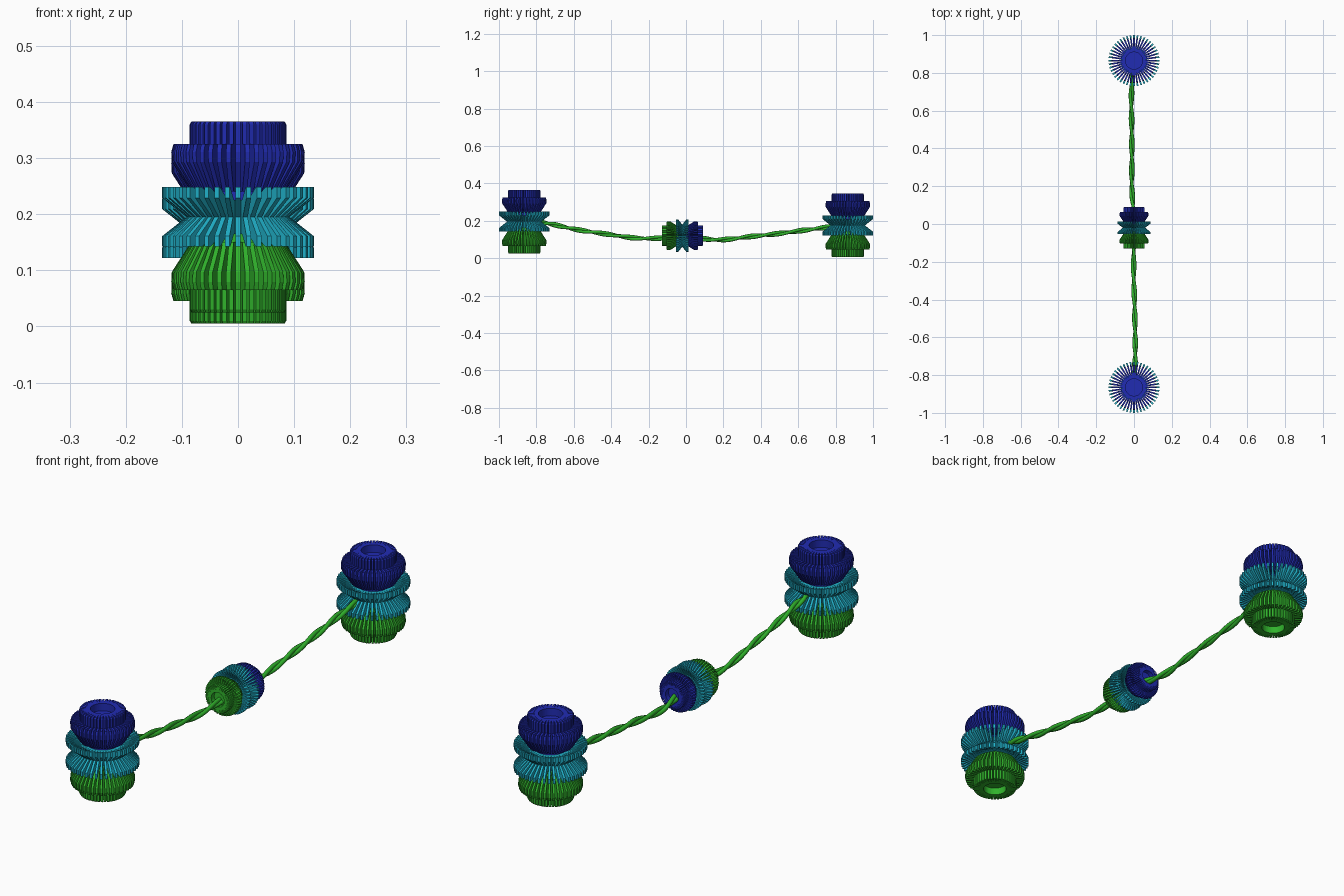
import bpy, bmesh
from math import sin, cos, pi, radians
from mathutils import Vector, Matrix

if "Cube" in bpy.data.objects:
    bpy.data.objects.remove(bpy.data.objects["Cube"])

FINS = 44
THICK = 0.0085


def material(name, col):
    m = bpy.data.materials.new(name)
    m.diffuse_color = (*col, 1)
    m.use_nodes = True
    m.node_tree.nodes["Principled BSDF"].inputs["Base Color"].default_value = m.diffuse_color
    return m


BLUE = material("blue", (0.015, 0.025, 0.45))
TEAL = material("teal", (0.015, 0.45, 0.60))
GREEN = material("green", (0.03, 0.45, 0.025))


def add_fins(bm, profile, flip):
    """Ring of radial plates cut to an (r, z) profile."""
    for i in range(FINS):
        a = 2 * pi * i / FINS
        out, side = Vector((cos(a), sin(a), 0)), Vector((-sin(a), cos(a), 0))
        rows = []
        for s in (-0.5, 0.5):
            rows.append([bm.verts.new(out * r + side * s * THICK + Vector((0, 0, z * flip)))
                         for r, z in profile])
        bm.faces.new(rows[0])
        bm.faces.new(rows[1][::-1])
        n = len(profile)
        for k in range(n):
            j = (k + 1) % n
            bm.faces.new((rows[0][k], rows[1][k], rows[1][j], rows[0][j]))


def add_core(bm, r, z0, z1):
    bmesh.ops.create_cone(bm, cap_ends=True, segments=FINS, radius1=r, radius2=r,
                          depth=z1 - z0, matrix=Matrix.Translation((0, 0, (z0 + z1) / 2)))


def finish(bm, name, mat, matrix):
    bmesh.ops.recalc_face_normals(bm, faces=bm.faces)
    me = bpy.data.meshes.new(name)
    bm.to_mesh(me)
    bm.free()
    me.materials.append(mat)
    ob = bpy.data.objects.new(name, me)
    ob.matrix_world = matrix
    bpy.context.collection.objects.link(ob)


# fin profiles of the upper half, mirrored for the lower half
COLLAR = [(0.045, 0.115), (0.086, 0.115), (0.086, 0.165), (0.083, 0.17), (0.045, 0.17)]
SHADE = [(0.045, 0.045), (0.084, 0.045), (0.118, 0.098), (0.119, 0.116),
         (0.115, 0.130), (0.045, 0.130)]
DISC = [(0.045, 0.0), (0.092, 0.0), (0.135, 0.034), (0.135, 0.053),
        (0.126, 0.053), (0.08, 0.03), (0.045, 0.03)]


def lantern(name, matrix):
    # blue upper and green lower ends
    for part, mat, flip in (("upper_shade", BLUE, 1), ("lower_shade", GREEN, -1)):
        bm = bmesh.new()
        add_fins(bm, COLLAR, flip)
        add_fins(bm, SHADE, flip)
        z = sorted((0.03 * flip, 0.14 * flip))
        add_core(bm, 0.06, *z)
        finish(bm, f"{name}_{part}", mat, matrix)
    # teal double disc in the middle
    bm = bmesh.new()
    add_fins(bm, DISC, 1)
    add_fins(bm, DISC, -1)
    add_core(bm, 0.07, -0.03, 0.03)
    finish(bm, f"{name}_middle_discs", TEAL, matrix)


lantern("front_lantern", Matrix.Translation((0, -0.865, 0.195)))
lantern("back_lantern", Matrix.Translation((0, 0.865, 0.175)))
lantern("centre_lantern", Matrix.Translation((0, -0.02, 0.12))
        @ Matrix.Rotation(radians(-90), 4, 'X') @ Matrix.Scale(0.645, 4))


def smooth_path(pts, t):
    """Catmull-Rom point on the path, t in 0..1."""
    p = [Vector(q) for q in pts]
    p = [2 * p[0] - p[1]] + p + [2 * p[-1] - p[-2]]
    n = len(pts) - 1
    i = min(int(t * n), n - 1)
    u = t * n - i
    a, b, c, d = p[i:i + 4]
    return 0.5 * (2 * b + (c - a) * u + (2 * a - 5 * b + 4 * c - d) * u ** 2
                  + (3 * b - a - 3 * c + d) * u ** 3)


def cord(name, pts, turns):
    # two strands twisted round a sagging path
    cu = bpy.data.curves.new(name, 'CURVE')
    cu.dimensions = '3D'
    cu.bevel_depth = 0.0085
    cu.bevel_resolution = 2
    cu.use_fill_caps = True
    steps = 80
    for phase in (0, pi):
        sp = cu.splines.new('POLY')
        sp.points.add(steps)
        for k in range(steps + 1):
            t = k / steps
            a = 2 * pi * turns * t + phase
            q = smooth_path(pts, t) + Vector((cos(a), 0, sin(a))) * 0.0065
            sp.points[k].co = (*q, 1)
    cu.materials.append(GREEN)
    bpy.context.collection.objects.link(bpy.data.objects.new(name, cu))


cord("front_cord", [(0.0, -0.81, 0.197), (0.006, -0.72, 0.182), (0.006, -0.58, 0.152),
                    (0.003, -0.42, 0.128), (-0.002, -0.25, 0.106), (0, -0.07, 0.11)], 3)
cord("back_cord", [(0, 0.04, 0.11), (-0.011, 0.18, 0.098), (-0.011, 0.34, 0.115),
                   (-0.012, 0.5, 0.132), (-0.014, 0.66, 0.153), (-0.008, 0.81, 0.172)], 3)
